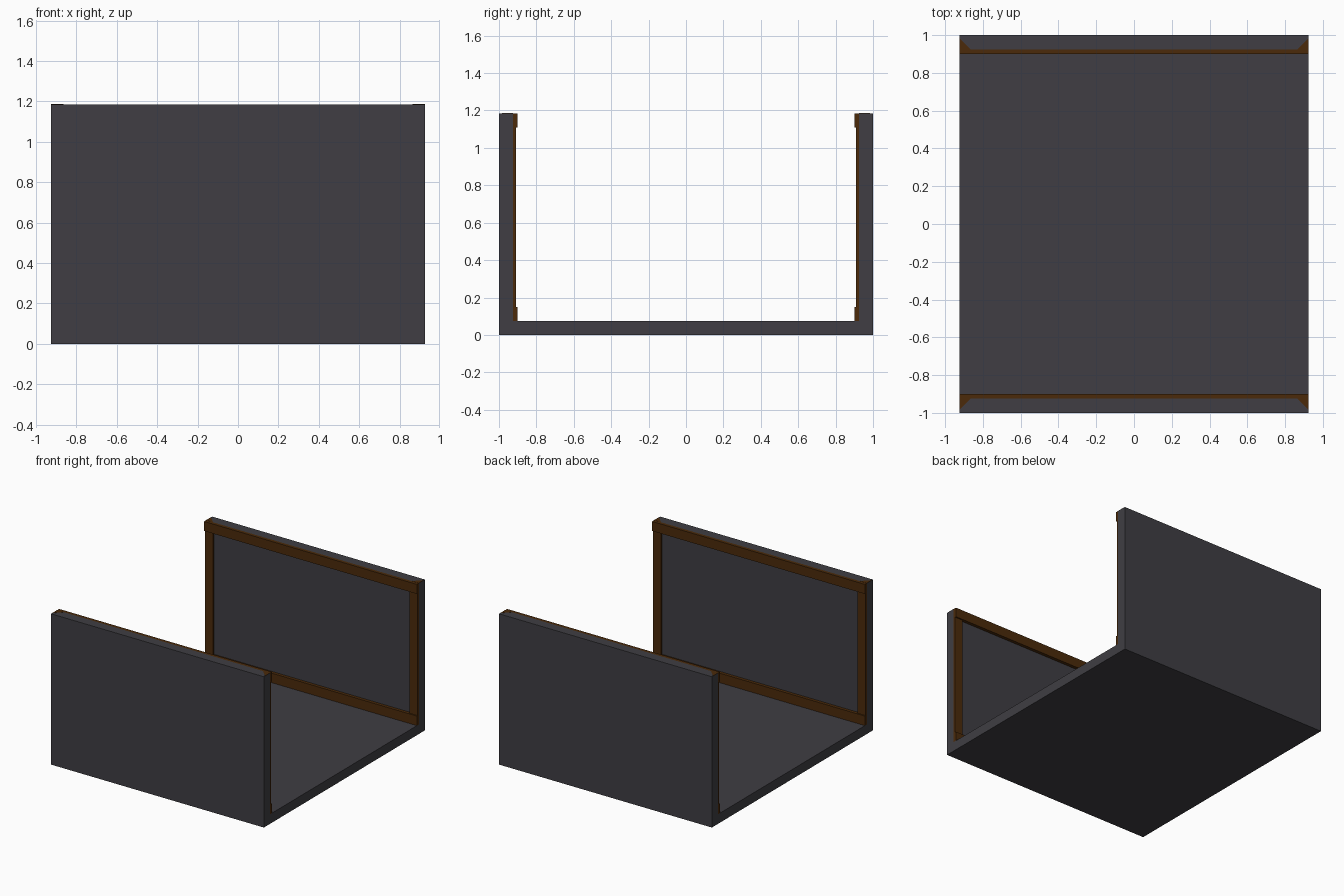
import bpy, bmesh

if "Cube" in bpy.data.objects:
    bpy.data.objects.remove(bpy.data.objects["Cube"])

HX, HY, TOP = 0.925, 1.0, 1.185   # half width, half depth, height
FLOOR, BAR = 0.075, 0.075         # floor thickness, frame member width
PANEL = 0.925                     # inner face of the wall panels


def material(name, rgb):
    m = bpy.data.materials.new(name)
    m.diffuse_color = (*rgb, 1)
    m.use_nodes = True
    m.node_tree.nodes["Principled BSDF"].inputs["Base Color"].default_value = m.diffuse_color
    return m


grey = material("dark_grey", (0.050, 0.048, 0.056))
brown = material("dark_brown", (0.070, 0.023, 0.003))


def prism(name, outline, to_3d, depth, mat):
    """Extrude a 2D outline along the vector depth."""
    bm = bmesh.new()
    face = bm.faces.new([bm.verts.new(to_3d(a, b)) for a, b in outline])
    ext = bmesh.ops.extrude_face_region(bm, geom=[face])
    bmesh.ops.translate(bm, vec=depth,
                        verts=[g for g in ext["geom"] if isinstance(g, bmesh.types.BMVert)])
    bmesh.ops.recalc_face_normals(bm, faces=bm.faces)
    mesh = bpy.data.meshes.new(name)
    bm.to_mesh(mesh)
    bm.free()
    mesh.materials.append(mat)
    ob = bpy.data.objects.new(name, mesh)
    bpy.context.collection.objects.link(ob)
    return ob


def box(name, x0, x1, y0, y1, z0, z1, mat):
    return prism(name, [(x0, y0), (x1, y0), (x1, y1), (x0, y1)],
                 lambda a, b: (a, b, z0), (0, 0, z1 - z0), mat)


# U-shaped shell: floor and two side walls
prism("shell", [(-HY, 0), (HY, 0), (HY, TOP), (PANEL, TOP), (PANEL, FLOOR),
                (-PANEL, FLOOR), (-PANEL, TOP), (-HY, TOP)],
      lambda a, b: (-HX, a, b), (2 * HX, 0, 0), grey)

for side, s in (("front", -1), ("back", 1)):
    # Frame rails along the top and bottom of each inner wall
    for level, z in (("bottom", FLOOR), ("top", TOP - BAR)):
        box(f"{side}_{level}_rail", -HX, HX, *sorted((s * 0.90, s * PANEL)), z, z + BAR, brown)
    for end, e in (("left", -1), ("right", 1)):
        # Slightly shallower upright posts
        box(f"{side}_{end}_post", *sorted((e * HX, e * (HX - 0.07))),
            *sorted((s * 0.91, s * PANEL)), FLOOR + BAR, TOP - BAR, brown)
        # Small triangular corner patch on the wall top
        prism(f"{side}_{end}_corner_patch",
              [(e * HX, s * PANEL), (e * HX, s * 0.985), (e * (HX - 0.06), s * PANEL)],
              lambda a, b: (a, b, TOP - 0.001), (0, 0, 0.002), brown)
